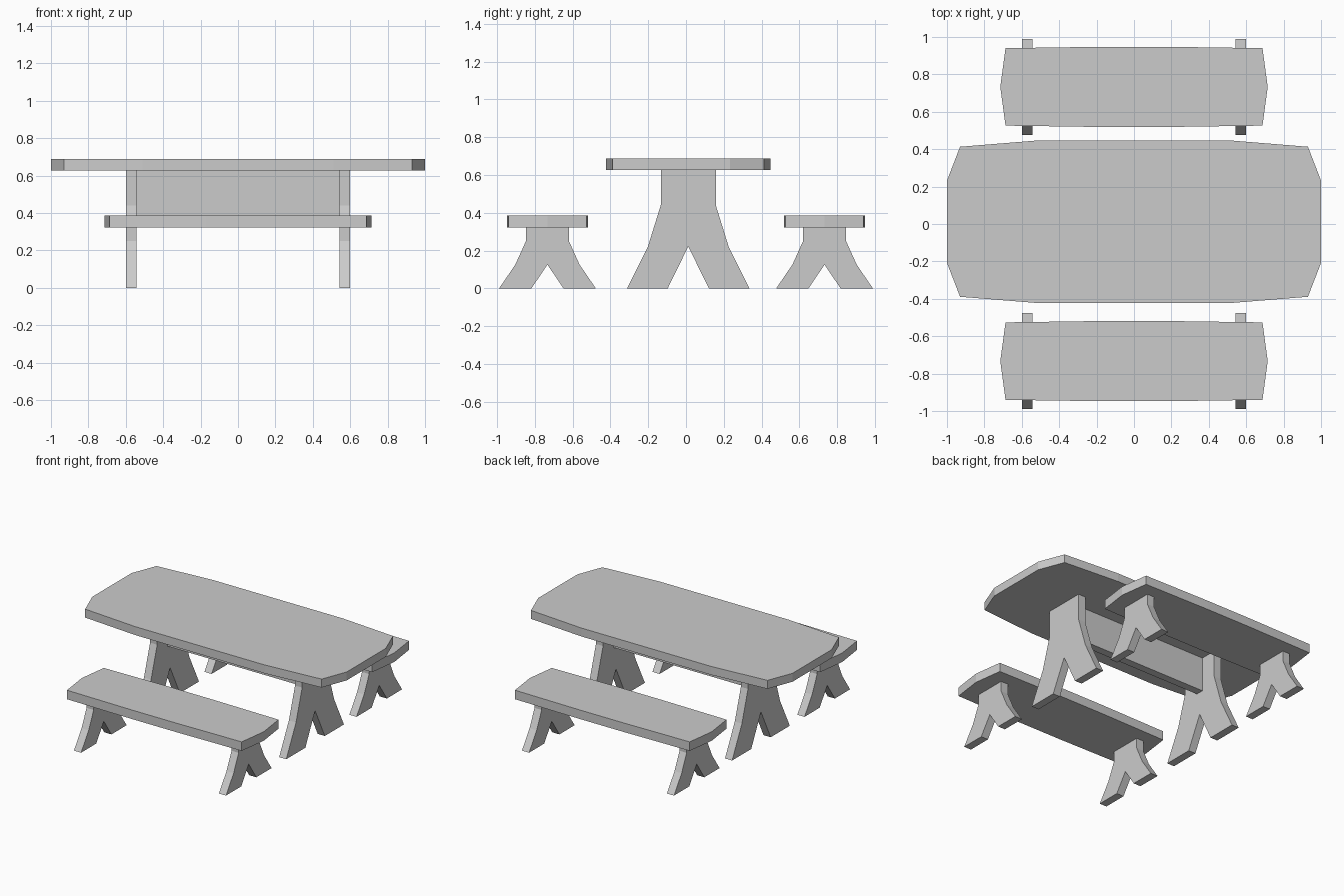
import bpy, bmesh
from mathutils import Vector

if "Cube" in bpy.data.objects:
    bpy.data.objects.remove(bpy.data.objects["Cube"])


def prism(name, pts, axis, lo, hi):
    """Extrude a flat outline along x (points are y,z) or z (points are x,y)."""
    place = (lambda p, d: (d, p[0], p[1])) if axis == 'x' else (lambda p, d: (p[0], p[1], d))
    step = Vector((hi - lo, 0, 0)) if axis == 'x' else Vector((0, 0, hi - lo))
    bm = bmesh.new()
    face = bm.faces.new([bm.verts.new(place(p, lo)) for p in pts])
    ext = bmesh.ops.extrude_face_region(bm, geom=[face], use_keep_orig=True)
    bmesh.ops.translate(bm, vec=step, verts=[v for v in ext['geom'] if isinstance(v, bmesh.types.BMVert)])
    bmesh.ops.recalc_face_normals(bm, faces=bm.faces)
    mesh = bpy.data.meshes.new(name)
    bm.to_mesh(mesh)
    bm.free()
    obj = bpy.data.objects.new(name, mesh)
    bpy.context.collection.objects.link(obj)
    return obj


def board(name, quarter, cy, lo, hi):
    """Board outline mirrored from one quarter, ordered from end to long side."""
    half = quarter + [(-x, y) for x, y in reversed(quarter)]
    other = [(-x, -y) for x, y in half]
    pts = []
    for x, y in half + other:
        if (x, y + cy) not in pts:
            pts.append((x, y + cy))
    prism(name, pts, 'z', lo, hi)


def leg_pair(name, side, apex, cy):
    """Splayed leg boards with a V notch, one at each end."""
    pts = [(cy + y, z) for y, z in side] + [(cy, apex)]
    pts += [(cy - y, z) for y, z in reversed(side)]
    for label, x in (("left", -0.57), ("right", 0.57)):
        prism(f"{name}_{label}", pts, 'x', x - 0.028, x + 0.028)


# Table
TY = 0.012
board("table_top", [(1.0, 0.22), (0.93, 0.401), (0.51, 0.435)], TY, 0.628, 0.688)
leg_pair("table_leg", [(0.1455, 0.628), (0.1455, 0.441), (0.214, 0.22), (0.324, 0), (0.109, 0)], 0.222, TY)

# Stretcher panel between the table legs
prism("stretcher", [(TY - 0.028, 0.385), (TY + 0.028, 0.385), (TY + 0.028, 0.628), (TY - 0.028, 0.628)],
      'x', -0.542, 0.542)

# Benches
for label, cy in (("front", -0.733), ("back", 0.733)):
    board(f"{label}_bench_seat", [(0.715, 0.0), (0.687, 0.207), (0.17, 0.2145)], cy, 0.323, 0.387)
    leg_pair(f"{label}_bench_leg", [(0.114, 0.323), (0.114, 0.25), (0.17, 0.126), (0.256, 0), (0.085, 0)], 0.126, cy)
